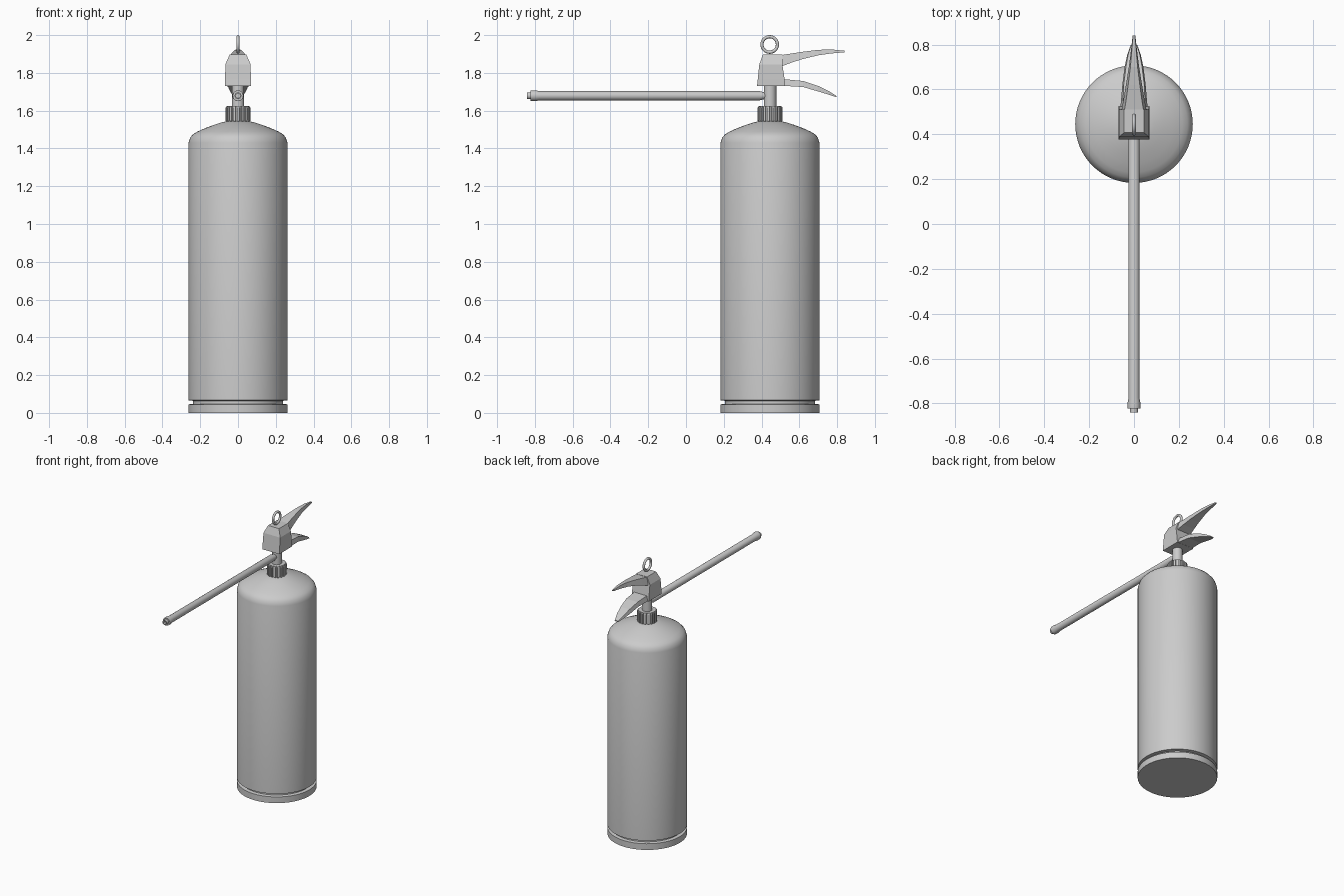
import bpy, bmesh, math

if "Cube" in bpy.data.objects:
    bpy.data.objects.remove(bpy.data.objects["Cube"])

CY = 0.445  # y of the cylinder axis


def loft(name, rings, smooth=None):
    """Skin a list of equal-length point rings and cap both ends."""
    bm = bmesh.new()
    vs = [[bm.verts.new(p) for p in ring] for ring in rings]
    n = len(vs[0])
    for a, b in zip(vs, vs[1:]):
        for i in range(n):
            j = (i + 1) % n
            bm.faces.new((a[i], a[j], b[j], b[i]))
    bm.faces.new(vs[0])
    bm.faces.new(vs[-1])
    bmesh.ops.recalc_face_normals(bm, faces=bm.faces)
    me = bpy.data.meshes.new(name)
    bm.to_mesh(me)
    bm.free()
    ob = bpy.data.objects.new(name, me)
    bpy.context.collection.objects.link(ob)
    if smooth:
        bpy.ops.object.select_all(action='DESELECT')
        ob.select_set(True)
        bpy.context.view_layer.objects.active = ob
        bpy.ops.object.shade_smooth_by_angle(angle=math.radians(smooth))
    return ob


def angles(n):
    return [2 * math.pi * i / n for i in range(n)]


def turn_z(name, profile, n=64):
    """Revolve (radius, z) points about the cylinder axis."""
    return loft(name, [[(r * math.cos(a), CY + r * math.sin(a), z) for a in angles(n)]
                       for r, z in profile], 30)


def turn_y(name, profile, z0, n=24):
    """Revolve (radius, y) points about a horizontal axis at height z0."""
    return loft(name, [[(r * math.cos(a), y, z0 + r * math.sin(a)) for a in angles(n)]
                       for r, y in profile], 30)


def lever(name, stations):
    """Tapered lever from (y, top z, bottom z, top half width, bottom half width)."""
    return loft(name, [[(-wb, y, zb), (wb, y, zb), (wt, y, zt), (-wt, y, zt)]
                       for y, zt, zb, wt, wb in stations])


# Tank with grooved foot ring and domed shoulder
turn_z("tank", [(0.262, 0), (0.262, 0.045), (0.238, 0.048), (0.238, 0.064),
                (0.262, 0.067), (0.262, 1.43), (0.253, 1.458), (0.238, 1.475),
                (0.215, 1.489), (0.175, 1.507), (0.13, 1.524), (0.09, 1.537),
                (0.055, 1.545)])

# Neck collar: smooth core and ribbed grip
turn_z("collar_core", [(0.058, 1.53), (0.058, 1.624), (0.03, 1.624)], 36)
TEETH = 18


def gear_ring(scale, z):
    pts = []
    for a in angles(TEETH):
        for f, r in ((0.0, 0.055), (0.3, 0.055), (0.4, 0.066), (0.9, 0.066)):
            b = a + f * 2 * math.pi / TEETH
            pts.append((r * scale * math.cos(b), CY + r * scale * math.sin(b), z))
    return pts


loft("collar_ribs", [gear_ring(0.95, 1.542), gear_ring(1, 1.548),
                     gear_ring(1, 1.616), gear_ring(0.95, 1.622)])

# Valve stem
turn_z("valve_stem", [(0.033, 1.60), (0.033, 1.75)], 24)

# Hose with flared ferrule and recessed nozzle tip
HZ = 1.679
turn_y("hose", [(0.011, -0.825), (0.011, -0.841), (0.018, -0.841), (0.018, -0.822),
                (0.028, -0.822), (0.029, -0.80), (0.0245, -0.775), (0.0245, 0.39),
                (0.019, 0.41), (0.019, CY)], HZ)

# Faceted valve head
loft("valve_head", [[(-w, y0, z), (w, y0, z), (w, y1, z), (-w, y1, z)]
                    for z, y0, y1, w in ((1.73, 0.376, 0.525, 0.068),
                                         (1.767, 0.38, 0.522, 0.068),
                                         (1.845, 0.388, 0.51, 0.067),
                                         (1.897, 0.407, 0.51, 0.044))])

# Upper and lower squeeze levers
lever("upper_lever", [(0.48, 1.896, 1.833, 0.043, 0.058), (0.51, 1.895, 1.836, 0.042, 0.055),
                      (0.56, 1.903, 1.855, 0.034, 0.046), (0.62, 1.912, 1.874, 0.026, 0.036),
                      (0.70, 1.922, 1.893, 0.016, 0.023), (0.77, 1.924, 1.903, 0.010, 0.014),
                      (0.84, 1.917, 1.909, 0.004, 0.006)])
lever("lower_lever", [(0.48, 1.768, 1.731, 0.055, 0.062), (0.525, 1.766, 1.731, 0.050, 0.060),
                      (0.62, 1.757, 1.725, 0.046, 0.052), (0.70, 1.731, 1.702, 0.036, 0.042),
                      (0.755, 1.704, 1.685, 0.026, 0.030), (0.797, 1.678, 1.671, 0.013, 0.015)])

# Safety pin ring
bpy.ops.mesh.primitive_torus_add(major_segments=32, minor_segments=10, major_radius=0.041,
                                 minor_radius=0.0085, location=(0, 0.443, 1.9505),
                                 rotation=(0, math.pi / 2, 0))
bpy.context.object.name = "pin_ring"
bpy.ops.object.shade_smooth_by_angle(angle=math.radians(40))
